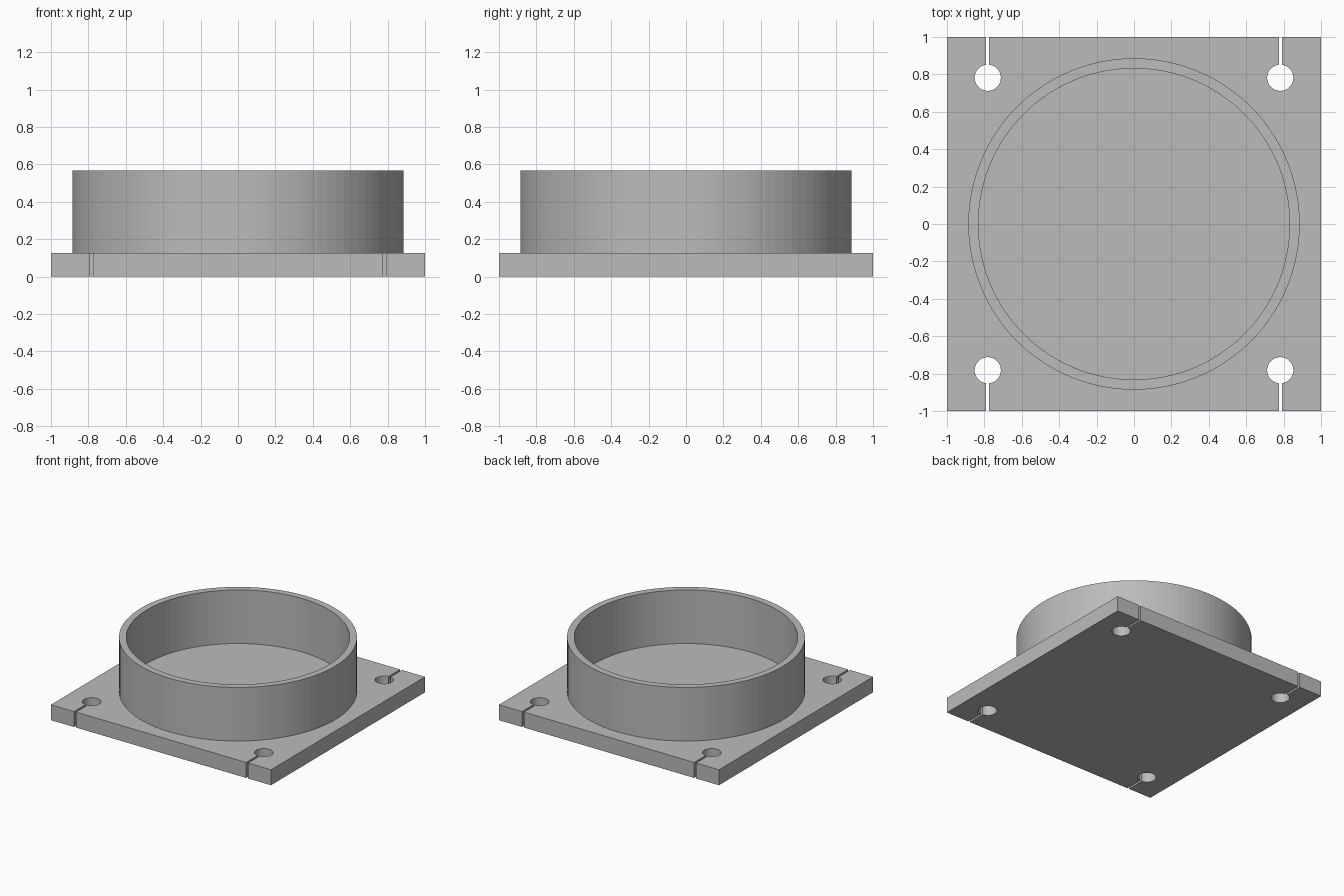
import bpy
import bmesh
import math
from mathutils import Vector

PLATE_TOP = 0.127
RIM_TOP = 0.567
HOLE_POS = 0.782
HOLE_RADIUS = 0.07
SLIT_HALF = 0.008

cube = bpy.data.objects.get("Cube")
if cube:
    bpy.data.objects.remove(cube, do_unlink=True)

grey = bpy.data.materials.new("plain_grey")
grey.use_nodes = True
colour = (0.5, 0.5, 0.5, 1)
grey.diffuse_color = colour
grey.node_tree.nodes["Principled BSDF"].inputs["Base Color"].default_value = colour


def make_object(name, bm):
    bmesh.ops.recalc_face_normals(bm, faces=bm.faces)
    mesh = bpy.data.meshes.new(name)
    bm.to_mesh(mesh)
    bm.free()
    mesh.materials.append(grey)
    obj = bpy.data.objects.new(name, mesh)
    bpy.context.collection.objects.link(obj)
    return obj


def keyhole(cx, segments=40):
    """Slit from the front edge into a round hole, listed from left to right."""
    gap = math.asin(SLIT_HALF / HOLE_RADIUS)
    points = [(cx - SLIT_HALF, -1)]
    for i in range(segments + 1):
        a = -math.pi / 2 - gap - (math.tau - 2 * gap) * i / segments
        points.append((cx + HOLE_RADIUS * math.cos(a),
                       -HOLE_POS + HOLE_RADIUS * math.sin(a)))
    return points + [(cx + SLIT_HALF, -1)]


# Square plate: one outline with four keyhole notches, extruded upwards
front_edge = [(-1, -1)] + keyhole(-HOLE_POS) + keyhole(HOLE_POS) + [(1, -1)]
outline = front_edge + [(-x, -y) for x, y in front_edge]
bm = bmesh.new()
base = bm.faces.new([bm.verts.new((x, y, 0)) for x, y in outline])
top = bmesh.ops.extrude_face_region(bm, geom=[base], use_keep_orig=True)
top_verts = [g for g in top["geom"] if isinstance(g, bmesh.types.BMVert)]
bmesh.ops.translate(bm, vec=(0, 0, PLATE_TOP), verts=top_verts)
make_object("mounting_plate", bm)

# Round collar: wall profile spun around the centre
bm = bmesh.new()
profile = [(0.886, PLATE_TOP), (0.886, RIM_TOP), (0.832, RIM_TOP), (0.832, PLATE_TOP)]
verts = [bm.verts.new((r, 0, z)) for r, z in profile]
edges = [bm.edges.new(pair) for pair in zip(verts, verts[1:])]
bmesh.ops.spin(bm, geom=verts + edges, cent=Vector(), axis=(0, 0, 1),
               angle=math.tau, steps=100, use_merge=True)
bmesh.ops.remove_doubles(bm, verts=bm.verts, dist=0.0001)
make_object("round_collar", bm)
